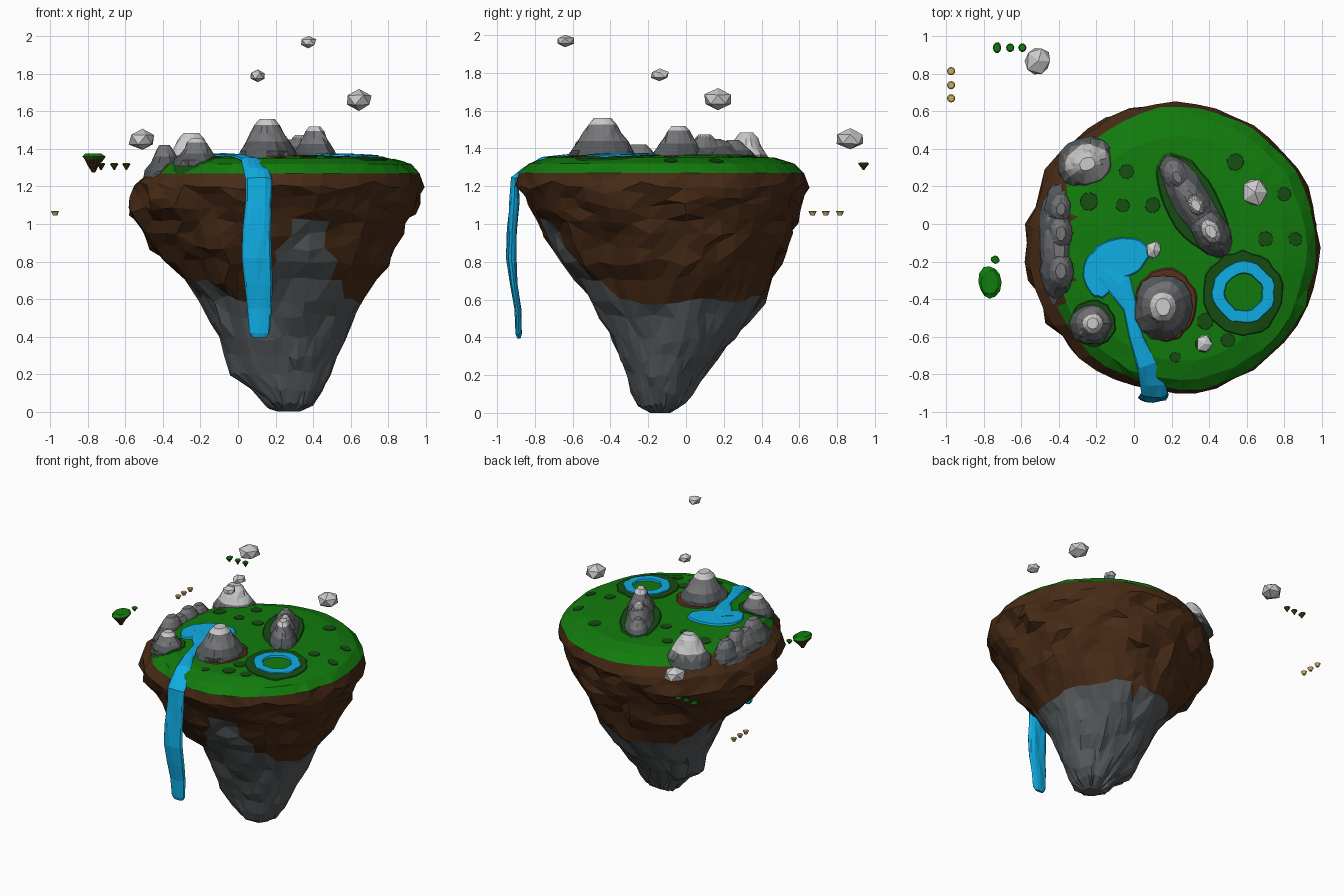
import bpy, bmesh, random
from math import sin, cos, pi, atan2, exp, degrees
from mathutils import Vector, noise
from mathutils.bvhtree import BVHTree

if "Cube" in bpy.data.objects:
    bpy.data.objects.remove(bpy.data.objects["Cube"])

random.seed(4)


def material(name, *rgb):
    m = bpy.data.materials.new(name)
    m.diffuse_color = (*rgb, 1)
    m.use_nodes = True
    m.node_tree.nodes["Principled BSDF"].inputs["Base Color"].default_value = m.diffuse_color
    return m


GRASS = material("grass", 0.006, 0.2, 0.004)
DARK = material("dark_grass", 0.008, 0.075, 0.006)
SOIL = material("soil", 0.065, 0.024, 0.008)
CLAY = material("clay", 0.1, 0.03, 0.012)
ROCK = material("rock", 0.09, 0.1, 0.105)
PALE = material("pale_rock", 0.6, 0.6, 0.6)
STONE = material("mid_rock", 0.18, 0.18, 0.19)
WATER = material("water", 0.005, 0.42, 0.78)
SAND = material("sand", 0.6, 0.42, 0.13)


def finish(name, bm, mats, pick=None):
    bmesh.ops.recalc_face_normals(bm, faces=bm.faces)
    for f in bm.faces:
        f.material_index = pick(f.calc_center_median()) if pick else 0
    me = bpy.data.meshes.new(name)
    bm.to_mesh(me)
    for m in mats:
        me.materials.append(m)
    ob = bpy.data.objects.new(name, me)
    bpy.context.collection.objects.link(ob)
    return ob


def loft(rings, capped=True):
    """Skin a stack of equal-length point rings into a triangulated bmesh."""
    bm = bmesh.new()
    vs = [[bm.verts.new(p) for p in r] for r in rings]
    n = len(vs[0])
    for a, b in zip(vs, vs[1:]):
        for i in range(n):
            j = (i + 1) % n
            bm.faces.new((a[i], a[j], b[j], b[i]))
    if capped:
        for r in (vs[0], vs[-1]):
            c = bm.verts.new(sum((v.co for v in r), Vector()) / n)
            for i in range(n):
                bm.faces.new((r[i], r[(i + 1) % n], c))
    bmesh.ops.triangulate(bm, faces=bm.faces)
    return bm


def ellipse(cx, cy, rx, ry, z, n, rot=0, jit=0.0):
    out = []
    for i in range(n):
        a = 2 * pi * i / n
        k = 1 + random.uniform(-jit, jit)
        x, y = rx * k * cos(a), ry * k * sin(a)
        out.append(Vector((cx + x * cos(rot) - y * sin(rot),
                           cy + x * sin(rot) + y * cos(rot), z)))
    return out


# Main island: z, x min, x max, y min, y max of each section
SECTIONS = [(0, .21, .33, -.19, -.08), (.05, .15, .4, -.26, 0), (.12, .06, .45, -.29, .04),
            (.2, -.04, .49, -.31, .1), (.4, -.09, .56, -.4, .26), (.6, -.2, .66, -.5, .42),
            (.8, -.39, .8, -.66, .5), (.95, -.5, .88, -.75, .56), (1.08, -.59, .95, -.81, .61),
            (1.2, -.55, .992, -.9, .65), (1.27, -.48, .975, -.88, .62), (1.32, -.42, .92, -.83, .57),
            (1.352, -.32, .8, -.73, .47), (1.362, -.1, .6, -.45, .25)]
rings = []
for s, t in zip(SECTIONS, SECTIONS[1:] + SECTIONS[-1:]):
    steps = 2 if .2 <= s[0] < 1.2 else 1
    for k in range(steps):
        z, x0, x1, y0, y1 = [a + (b - a) * k / steps for a, b in zip(s, t)]
        ring = ellipse((x0 + x1) / 2, (y0 + y1) / 2, (x1 - x0) / 2, (y1 - y0) / 2, z, 44)
        c = sum(ring, Vector()) / 44
        for p in ring:
            amp = .08 if z < 1.15 else .02
            d = noise.noise(p * 6) * amp + random.uniform(-.012, .012)
            p += (p - c) * d
            if .03 < z < 1.25:
                p.z += noise.noise(p * 9) * .04 + random.uniform(-.012, .012)
        rings.append(ring)
island = loft(rings)


def island_color(c):
    if c.z > 1.26:
        return 1 if c.x < -.36 and c.y > -.45 else 0
    a = degrees(atan2(c.y + .15, c.x - .25))
    edge = .6 + .42 * exp(-((a + 77) / 24) ** 2) + .1 * exp(-((abs(a) - 165) / 25) ** 2)
    return 2 if c.z < edge + random.uniform(-.03, .03) else 1


finish("island", island, [GRASS, SOIL, ROCK], island_color)
tree = BVHTree.FromBMesh(island)


def ground(x, y):
    hit = tree.ray_cast(Vector((x, y, 3)), Vector((0, 0, -1)))[0]
    return hit.z if hit else 1.28


def drape(name, cx, cy, rx, ry, mat, rot=0, inner=0.02, h=.007, n=28):
    """Thin patch laid over the ground; inner > 0 leaves a hole."""
    wob = [1 + random.uniform(-.04, .04) for _ in range(n)]
    rs = []
    for t, lift in ((0, -.01), (.1, h), (.35, h), (.65, h), (.9, h), (1, -.01)):
        k = inner + (1 - inner) * t
        ring = ellipse(cx, cy, rx * k, ry * k, 0, n, rot)
        for p, w in zip(ring, wob):
            p.x, p.y = cx + (p.x - cx) * w, cy + (p.y - cy) * w
            p.z = ground(p.x, p.y) + (h if inner < .1 and t == 0 else lift)
        rs.append(ring)
    finish(name, loft(rs, capped=inner < .1), [mat])


# Dark grass and clay around features
drape("ridge_grass", .31, .11, .15, .32, DARK, .52)
drape("ring_pond_grass", .58, -.37, .22, .23, DARK, inner=.55)
drape("small_peak_grass", -.22, -.53, .13, .13, DARK)
drape("main_peak_clay", .17, -.43, .175, .205, CLAY)
for x, y in [(-.06, .1), (-.04, .28), (.54, .33), (.8, .16), (.7, -.08), (.38, -.52), (.37, -.64),
             (.22, -.71), (-.24, .12), (.86, -.08), (.5, -.62), (.1, .1)]:
    r = random.uniform(.03, .055)
    drape("grass_patch", x, y, r, r, DARK, h=.004, n=9)

# Ponds
drape("ring_pond", .585, -.365, .17, .17, WATER, inner=.56, h=.014)
drape("pond", -.08, -.18, .17, .11, WATER, .2, h=.012)
drape("pond_bay", -.19, -.27, .085, .13, WATER, .15, h=.012)

# River and waterfall: x, y, z (None = on the ground), half width, half thickness
FLOW = [(-.15, -.25, None, .08, .013), (-.08, -.32, None, .07, .013), (-.02, -.45, None, .037, .014),
        (.01, -.6, None, .037, .014), (.07, -.75, None, .055, .018), (.1, -.85, None, .07, .022),
        (.11, -.905, 1.24, .07, .022), (.11, -.91, 1.12, .07, .027), (.1, -.92, .97, .075, .028),
        (.1, -.925, .82, .08, .028), (.11, -.91, .68, .075, .022), (.115, -.89, .55, .065, .017),
        (.115, -.885, .42, .055, .016), (.115, -.885, .395, .035, .01)]
path = [Vector((x, y, ground(x, y) + .003 if z is None else z)) for x, y, z, *_ in FLOW]
rs = []
for i, p in enumerate(path):
    tan = (path[min(i + 1, len(path) - 1)] - path[max(i - 1, 0)]).normalized()
    side = Vector((-tan.y, tan.x, 0)).normalized() if p.z > 1.28 else Vector((1, 0, 0))
    up = tan.cross(side).normalized()
    w, t = FLOW[i][3:]
    rs.append([p + side * w * cos(2 * pi * k / 12) + up * t * sin(2 * pi * k / 12)
               * random.uniform(.8, 1.2) for k in range(12)])
finish("waterfall", loft(rs), [WATER])


# Mountains
def mound(name, cx, cy, rx, ry, base, top, rot=0, pale=.88, mid=.4, n=16):
    h = top - base
    rs = [ellipse(cx, cy, rx * k, ry * k, base + h * t, n, rot, .07)
          for k, t in ((1, 0), (.93, .22), (.72, .45), (.56, .65), (.42, .85), (.25, 1))]
    finish(name, loft(rs), [ROCK, STONE, PALE],
           lambda c: 2 if c.z > base + h * pale else 1 if c.z > base + h * mid else 0)


mound("main_peak", .155, -.44, .16, .185, 1.34, 1.56)
mound("ridge_base", .315, .11, .105, .31, 1.345, 1.45, .52, 2, .6)
mound("ridge_peak", .41, -.04, .1, .15, 1.35, 1.52, .52)
mound("ridge_peak", .33, .1, .085, .13, 1.35, 1.475, .52, .92)
mound("ridge_peak", .23, .25, .08, .13, 1.35, 1.445, .52, 2)
mound("back_peak", -.25, .32, .165, .14, 1.27, 1.485, .3, .5, .3)
mound("small_peak", -.22, -.53, .12, .12, 1.31, 1.455)
mound("side_ridge_base", -.4, -.13, .11, .34, 1.23, 1.38, .03, 2, .5)
for y, top, r in ((.08, 1.385, .09), (-.05, 1.41, .1), (-.25, 1.42, .11)):
    mound("side_ridge_peak", -.39, y, r, r * 1.5, 1.25, top, 0, 2, .6)

# Floating rocks
for x, y, z, sx, sy, sz in [(-.51, .87, 1.45, .075, .085, .058), (.645, .17, 1.66, .085, .085, .06),
                            (.105, -.14, 1.79, .047, .052, .034), (.375, -.64, 1.97, .045, .052, .034)]:
    bm = bmesh.new()
    bmesh.ops.create_icosphere(bm, subdivisions=1, radius=1)
    for v in bm.verts:
        k = random.uniform(.85, 1.1)
        v.co = Vector((x + v.co.x * sx * k, y + v.co.y * sy * k, z + v.co.z * sz * min(k, 1)))
    finish("floating_rock", bm, [PALE])


# Small floating islets with green tops
def islet(name, x, y, z, rx, ry, depth, n=12, jit=.1, mats=(GRASS, SOIL), blunt=.15):
    rs = [ellipse(x, y, rx * k, ry * k, z - depth * t, n, 0, jit)
          for k, t in ((.75, 0), (1, .15), (.85, .32), (.45 + blunt / 2, .6), (blunt, 1))]
    finish(name, loft(rs), mats, lambda c: 0 if c.z > z - depth * .25 else 1)


islet("small_islet", -.77, -.31, 1.375, .06, .088, .1)
islet("tiny_islet", -.74, -.19, 1.37, .022, .022, .03)
for x in (-.73, -.66, -.595):
    islet("step_islet", x, .94, 1.325, .022, .023 if x > -.7 else .03, .038, 10, .02)

# Sandy stepping discs
for y in (.815, .74, .67):
    islet("sand_step", -.975, y, 1.07, .022, .022, .026, 12, 0, (SAND, SAND), .5)
